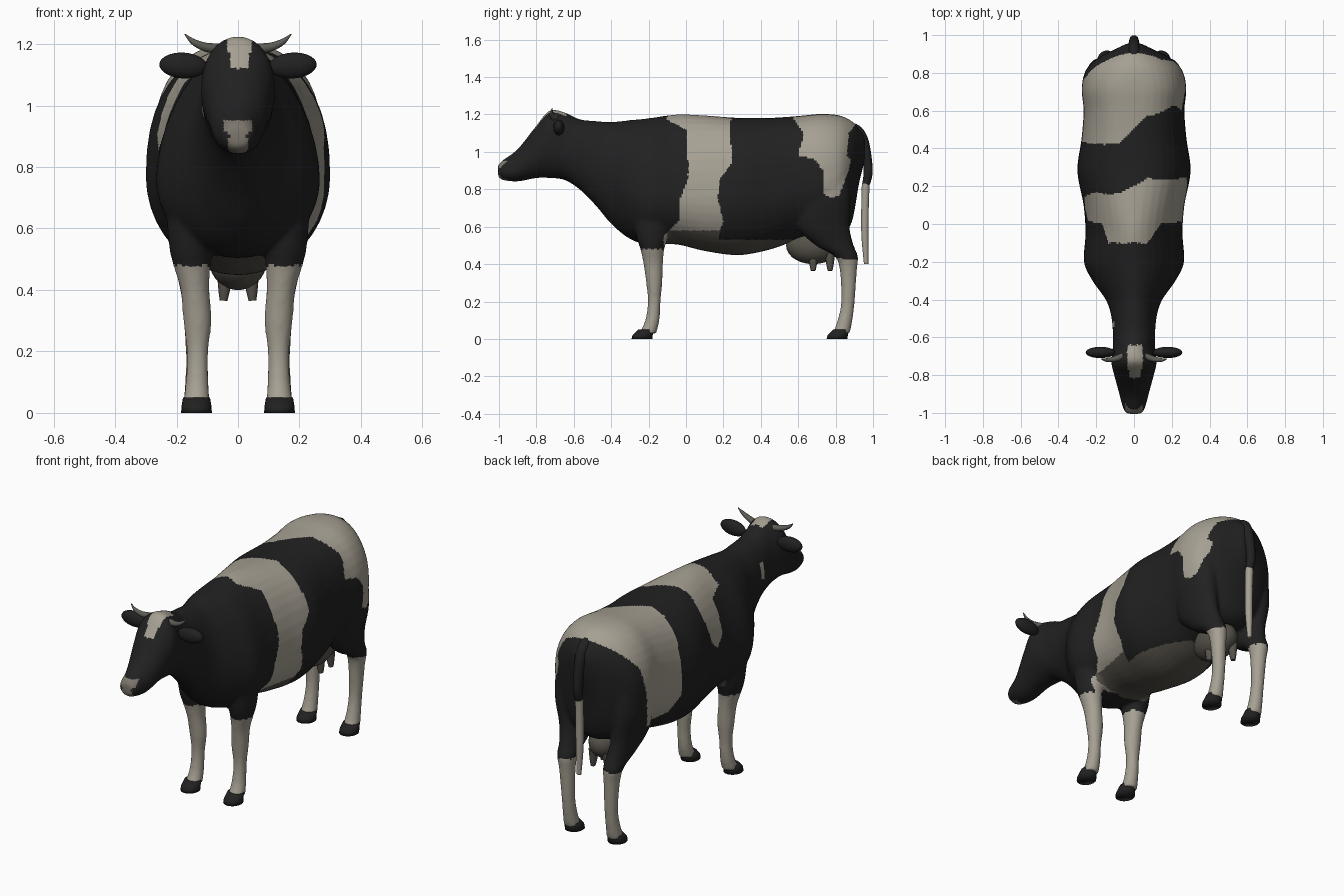
import bpy, bmesh, math
from mathutils import Matrix

if "Cube" in bpy.data.objects:
    bpy.data.objects.remove(bpy.data.objects["Cube"])


def material(name, colour):
    mat = bpy.data.materials.new(name)
    mat.use_nodes = True
    mat.diffuse_color = (*colour, 1)
    mat.node_tree.nodes["Principled BSDF"].inputs["Base Color"].default_value = (*colour, 1)
    return mat


black = material("black hide", (0.015, 0.015, 0.015))
white = material("cream hide", (0.38, 0.35, 0.29))
belly_grey = material("belly and udder grey", (0.095, 0.085, 0.07))
nose_grey = material("nose grey", (0.2, 0.18, 0.15))
horn_grey = material("horn grey", (0.11, 0.105, 0.09))
BLACK, WHITE, BELLY, NOSE = range(4)


def add_object(name, data, *mats):
    obj = bpy.data.objects.new(name, data)
    bpy.context.collection.objects.link(obj)
    for mat in mats:
        data.materials.append(mat)
    return obj


def mesh_object(name, bm, *mats):
    bmesh.ops.recalc_face_normals(bm, faces=bm.faces)
    mesh = bpy.data.meshes.new(name)
    bm.to_mesh(mesh)
    bm.free()
    mesh.shade_smooth()
    return add_object(name, mesh, *mats)


def refine(rows, steps):
    """Smoothly interpolate every column of a section table."""
    out = []
    for i in range(len(rows) - 1):
        a, b, c, d = (rows[max(0, min(len(rows) - 1, i + k))] for k in (-1, 0, 1, 2))
        for s in range(steps):
            t = s / steps
            out.append([q + t / 2 * (r - p + t * (2 * p - 5 * q + 4 * r - u + t * (3 * (q - r) + u - p)))
                        for p, q, r, u in zip(a, b, c, d)])
    return out + [list(rows[-1])]


def loft(bm, rings):
    loops = [[bm.verts.new(p) for p in ring] for ring in rings]
    count = len(loops[0])
    for low, high in zip(loops, loops[1:]):
        for i in range(count):
            j = (i + 1) % count
            bm.faces.new((low[i], low[j], high[j], high[i]))
    bm.faces.new(loops[0])
    bm.faces.new(loops[-1])


def power(v, e):
    return math.copysign(abs(v) ** e, v)


def body_ring(row, count=40):
    y, w, low, mid, top, n = row
    ring = []
    for i in range(count):
        c, s = math.cos(math.tau * i / count), math.sin(math.tau * i / count)
        e = 2 / (n if s > 0 else 2)
        height = top - mid if s > 0 else mid - low
        ring.append((w * power(c, e), y, mid + height * power(s, e)))
    return ring


def leg_ring(row, side, count=20):
    z, x, y, rx, ry = row
    return [(side * (x + rx * math.cos(math.tau * i / count)),
             y + ry * math.sin(math.tau * i / count), z) for i in range(count)]


# Body sections: y, half width, bottom, widest height, top, top roundness
BODY = [
    (-1.005, .035, .87, .9, .93, 2), (-.98, .056, .85, .9, .955, 2),
    (-.9, .078, .842, .91, 1.015, 2), (-.8, .105, .86, 1, 1.14, 2.2),
    (-.73, .12, .86, 1.05, 1.22, 2.2), (-.65, .112, .85, 1, 1.212, 2),
    (-.57, .112, .8, 1, 1.175, 2), (-.48, .122, .71, .95, 1.165, 2),
    (-.4, .15, .615, .88, 1.16, 1.9), (-.3, .22, .535, .8, 1.17, 1.8),
    (-.2, .265, .505, .76, 1.18, 1.8), (-.05, .257, .505, .76, 1.2, 1.8),
    (.1, .267, .47, .76, 1.195, 2.1), (.28, .3, .448, .77, 1.182, 2.3),
    (.45, .278, .478, .78, 1.182, 2.4), (.6, .267, .53, .83, 1.192, 2.4),
    (.72, .277, .55, .85, 1.203, 2.4), (.82, .252, .55, .88, 1.195, 2.2),
    (.885, .18, .62, .95, 1.165, 2), (.925, .1, .83, 1, 1.125, 2),
    (.955, .04, .95, 1.03, 1.09, 2),
]
# Leg sections: z, x, y, radius across, radius along
FRONT_LEG = [
    (.75, .16, -.18, .08, .12), (.55, .155, -.18, .07, .085), (.48, .15, -.18, .06, .064),
    (.4, .14, -.175, .047, .052), (.3, .132, -.17, .046, .043), (.2, .132, -.17, .035, .034),
    (.1, .133, -.18, .037, .038), (.03, .135, -.205, .044, .046),
]
HIND_LEG = [
    (.95, .17, .74, .09, .13), (.75, .18, .74, .085, .14), (.6, .165, .735, .072, .14),
    (.5, .15, .795, .06, .102), (.44, .145, .858, .052, .062), (.36, .14, .868, .042, .045),
    (.2, .135, .866, .035, .036), (.1, .135, .85, .037, .04), (.03, .135, .83, .044, .046),
]

# Hide: head, neck, trunk and legs fused into one skin
bm = bmesh.new()
loft(bm, [body_ring(r) for r in refine(BODY, 5)])
for side in (-1, 1):
    for table in (FRONT_LEG, HIND_LEG):
        loft(bm, [leg_ring(r, side) for r in refine(table, 4)])
body = mesh_object("body_and_legs", bm)
fuse = body.modifiers.new("fuse", "REMESH")
fuse.mode, fuse.voxel_size, fuse.use_smooth_shade = "VOXEL", 0.01, True
soften = body.modifiers.new("soften", "SMOOTH")
soften.factor, soften.iterations = 0.5, 4
bpy.context.view_layer.update()
skin = bpy.data.meshes.new_from_object(body.evaluated_get(bpy.context.evaluated_depsgraph_get()))
body.modifiers.clear()
body.data = skin
skin.materials.clear()
for mat in (black, white, belly_grey, nose_grey):
    skin.materials.append(mat)
skin.shade_smooth()

# Cream bands for each flank: height, front edge, back edge
GIRTH = {
    1: [(.55, -.12, .17), (.63, -.04, .2), (.75, -.03, .17), (.85, .01, .18),
        (.95, .01, .25), (1.12, 0, .23), (1.17, -.1, .24)],
    -1: [(.84, .1, .07), (.9, .02, .14), (1.08, 0, .17), (1.11, -.1, .16)],
}
RUMP = {
    1: [(.74, .8, .76), (.77, .74, .82), (.9, .73, .87), (.96, .69, .88),
        (.98, .6, .86), (1.1, .63, .87), (1.2, .56, .95)],
    -1: [(.6, .66, .6), (.64, .5, .7), (.72, .44, .72), (1, .43, .78),
         (1.1, .42, .86), (1.2, .42, .95)],
}


def edges_at(table, z):
    z = max(table[0][0], min(table[-1][0], z))
    for a, b in zip(table, table[1:]):
        if z <= b[0]:
            t = (z - a[0]) / (b[0] - a[0])
            return [a[k] + t * (b[k] - a[k]) for k in (1, 2)]


def in_band(band, p):
    t = max(0, min(1, (p.x + .08) / .15))
    right, left = edges_at(band[-1], p.z), edges_at(band[1], p.z)
    front, back = (r + t * (l - r) for r, l in zip(right, left))
    return front < p.y < back


def hide_colour(p):
    if -.1 < p.y < .58 and p.z < (.58 if p.y < .18 else .53):
        return BELLY
    if p.z < (.48 if p.y < 0 else .43) or in_band(GIRTH, p) or in_band(RUMP, p):
        return WHITE
    if p.y < -.945 and p.z < .952:
        return NOSE if abs(p.x) < (.046 if p.z > .918 else .03) else BLACK
    blaze = -.83 < p.y < -.64 and p.z > 1.12 and abs(p.x - .005) < .024 + .2 * (p.z - 1.12)
    neck_fleck = p.x < 0 and abs(p.y + .53) < .018 and .97 < p.z < 1.06
    return WHITE if blaze or neck_fleck else BLACK


for face in skin.polygons:
    face.material_index = hide_colour(face.center)


def ellipsoid(name, centre, radii, mat, turn=0):
    bm = bmesh.new()
    place = Matrix.Translation(centre) @ Matrix.Rotation(turn, 4, "Y") @ Matrix.Diagonal((*radii, 1))
    bmesh.ops.create_uvsphere(bm, u_segments=24, v_segments=14, radius=1, matrix=place)
    return mesh_object(name, bm, mat)


def tube(name, points, mat):
    """Tapered tube through (x, y, z, radius) points."""
    curve = bpy.data.curves.new(name, "CURVE")
    curve.dimensions, curve.bevel_depth = "3D", 1
    curve.bevel_resolution, curve.use_fill_caps = 3, True
    path = refine(points, 5)
    spline = curve.splines.new("POLY")
    spline.points.add(len(path) - 1)
    for point, (x, y, z, r) in zip(spline.points, path):
        point.co, point.radius = (x, y, z, 1), r
    spline.use_smooth = True
    return add_object(name, curve, mat)


# Ears, horns and hooves on both sides
for side, label in ((1, "left"), (-1, "right")):
    ellipsoid(label + "_ear", (side * .178, -.68, 1.13), (.078, .03, .042), black, side * -.06)
    tube(label + "_horn", [(side * .06, -.7, 1.185, .018), (side * .105, -.715, 1.19, .015),
                           (side * .145, -.72, 1.207, .01), (side * .173, -.715, 1.232, .002)], horn_grey)
    for place, y in (("front", -.235), ("hind", .808)):
        bm = bmesh.new()
        loft(bm, [leg_ring(r, side) for r in (
            (0, .135, y, .05, .056), (.02, .135, y + .003, .049, .054), (.05, .135, y + .022, .044, .044))])
        mesh_object(label + "_" + place + "_hoof", bm, black)

# Udder and teats
ellipsoid("udder", (0, .68, .5), (.095, .145, .1), belly_grey)
for side, label in ((1, "left"), (-1, "right")):
    for place, y in (("front", .68), ("hind", .77)):
        tube(label + "_" + place + "_teat", [(side * .042, y, .46, .028), (side * .045, y, .4, .02),
                                             (side * .047, y, .365, .013)], belly_grey)

# Tail with a cream switch
tube("tail", [(0, .86, 1.13, .03), (0, .91, 1.115, .032), (0, .947, 1.06, .03),
              (0, .97, .95, .026), (0, .973, .88, .025), (0, .96, .82, .021)], black)
tube("tail_switch", [(0, .961, .83, .022), (0, .957, .7, .021), (0, .957, .55, .02),
                     (0, .963, .4, .012)], white)
